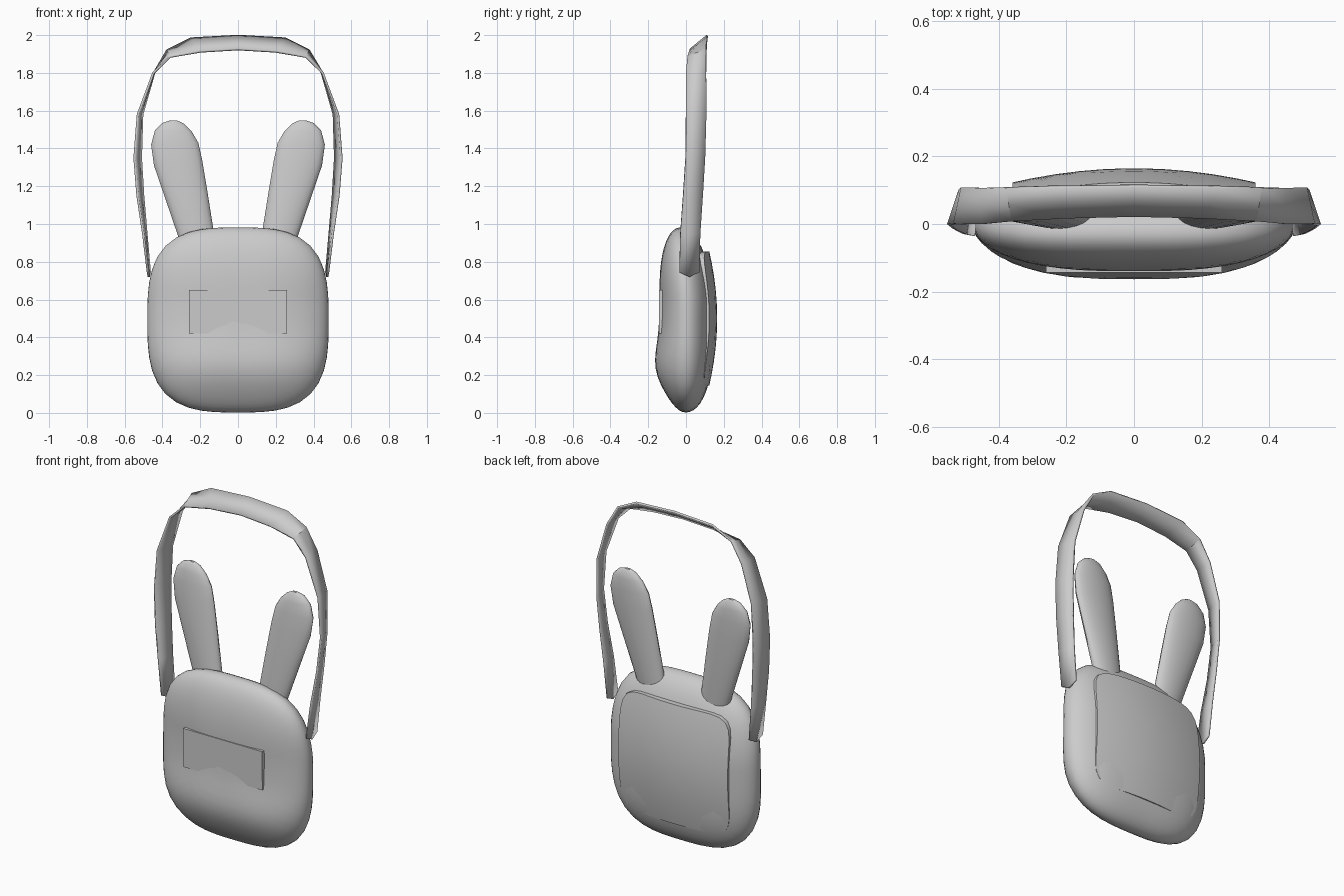
import bpy, bmesh, math
from mathutils import Vector

if "Cube" in bpy.data.objects:
    bpy.data.objects.remove(bpy.data.objects["Cube"])


def finish(name, bm, angle=40):
    bmesh.ops.recalc_face_normals(bm, faces=bm.faces)
    me = bpy.data.meshes.new(name)
    bm.to_mesh(me)
    bm.free()
    ob = bpy.data.objects.new(name, me)
    bpy.context.collection.objects.link(ob)
    bpy.ops.object.select_all(action='DESELECT')
    ob.select_set(True)
    bpy.context.view_layer.objects.active = ob
    bpy.ops.object.shade_smooth_by_angle(angle=math.radians(angle))
    return ob


def loft(name, rings, angle=40):
    """Skin closed rings of points and cap both ends."""
    bm = bmesh.new()
    vr = [[bm.verts.new(p) for p in ring] for ring in rings]
    n = len(vr[0])
    for a, b in zip(vr, vr[1:]):
        for i in range(n):
            j = (i + 1) % n
            bm.faces.new((a[i], a[j], b[j], b[i]))
    bm.faces.new(vr[0])
    bm.faces.new(vr[-1])
    return finish(name, bm, angle)


def superellipse(n, count):
    """Unit rounded-square outline."""
    pts = []
    for i in range(count):
        a = 2 * math.pi * i / count
        c, s = math.cos(a), math.sin(a)
        k = (abs(c) ** n + abs(s) ** n) ** (-1 / n)
        pts.append((c * k, s * k))
    return pts


# Cushion-shaped bag body, fuller low on the front
outline = superellipse(3.1, 48)
rings = []
for k in range(1, 28):
    t = math.pi * k / 28
    r = math.sin(t)
    ring = []
    for u, v in outline:
        x, z = 0.48 * r * u, 0.492 + 0.49 * r * v
        if t <= math.pi / 2:
            d = 0.14 + 0.04 * math.exp(-((z - 0.22) / 0.16) ** 2)
            y = -d * math.sqrt(max(0, 1 - r ** 2.5))
        else:
            y = 0.145 * math.sqrt(max(0, 1 - r ** 3))
        y -= 0.03 * max(0, (z - 0.6) / 0.38)
        ring.append((x, y, z))
    rings.append(ring)
loft("bag_body", rings)

# Domed panel on the back
outline = superellipse(7, 64)
rings = [[(0.36 * u, 0.04, 0.5 + 0.355 * v) for u, v in outline]]
for r in (1, 0.97, 0.85, 0.65, 0.45, 0.25, 0.08):
    rings.append([(0.36 * r * u,
                   0.165 - 0.042 * r * r * (u * u + v * v),
                   0.5 + 0.355 * r * v) for u, v in outline])
loft("back_panel", rings)

# Flat front patch, sinking into the body towards its lower edge
loft("front_patch", [
    [(-0.26, y0, 0.65), (0.26, y0, 0.65), (0.26, y1, 0.42), (-0.26, y1, 0.42)]
    for y0, y1 in ((-0.144, -0.143), (-0.08, -0.08))])

# Ears: flattened tapering tubes (left x, left z, right x, right z, thickness)
ear = [(0.115, 0.88, 0.285, 0.84, 0.040), (0.13, 0.97, 0.315, 0.93, 0.042),
       (0.16, 1.16, 0.38, 1.12, 0.042), (0.19, 1.34, 0.445, 1.31, 0.040),
       (0.21, 1.43, 0.46, 1.42, 0.036), (0.245, 1.49, 0.44, 1.495, 0.030),
       (0.285, 1.53, 0.40, 1.535, 0.020), (0.32, 1.547, 0.365, 1.547, 0.008)]
for side, label in ((-1, "left"), (1, "right")):
    rings = []
    for xa, za, xb, zb, th in ear:
        ring = []
        for i in range(20):
            a = 2 * math.pi * i / 20
            f = 0.5 + 0.5 * math.cos(a)
            z = za + (zb - za) * f
            y = 0.025 + 0.03 * (z - 0.9) / 0.6 + th * math.sin(a)
            ring.append((side * (xa + (xb - xa) * f), y, z))
        rings.append(ring)
    loft(label + "_ear", rings)

# Carrying strap: twisted ribbon between a front edge and a back edge
front = [(0.477, -0.035, 0.745), (0.502, -0.03, 0.95), (0.532, -0.015, 1.15),
         (0.548, -0.002, 1.35), (0.53, 0.0, 1.58), (0.448, 0.0, 1.8),
         (0.36, 0.01, 1.885), (0.2, 0.02, 1.912), (0, 0.025, 1.924)]
back = [(0.467, 0.07, 0.745), (0.485, 0.075, 0.95), (0.502, 0.088, 1.15),
        (0.514, 0.10, 1.35), (0.507, 0.107, 1.58), (0.444, 0.107, 1.8),
        (0.375, 0.107, 1.92), (0.25, 0.11, 1.983), (0, 0.113, 1.997)]
rows = []
for i, (f, b) in enumerate(zip(front, back)):
    f, b = Vector(f), Vector(b)
    m = (f + b) / 2
    if i == 0:
        m.z -= 0.025  # pointed strap end
    rows.append([f, m, b])
flip = Vector((-1, 1, 1))
rows += [[p * flip for p in row] for row in reversed(rows[:-1])]
bm = bmesh.new()
vr = [[bm.verts.new(p) for p in row] for row in rows]
for a, b in zip(vr, vr[1:]):
    for i in range(2):
        bm.faces.new((a[i], a[i + 1], b[i + 1], b[i]))
strap = finish("carry_strap", bm)
mod = strap.modifiers.new("thickness", 'SOLIDIFY')
mod.thickness = 0.012
mod.offset = 0
